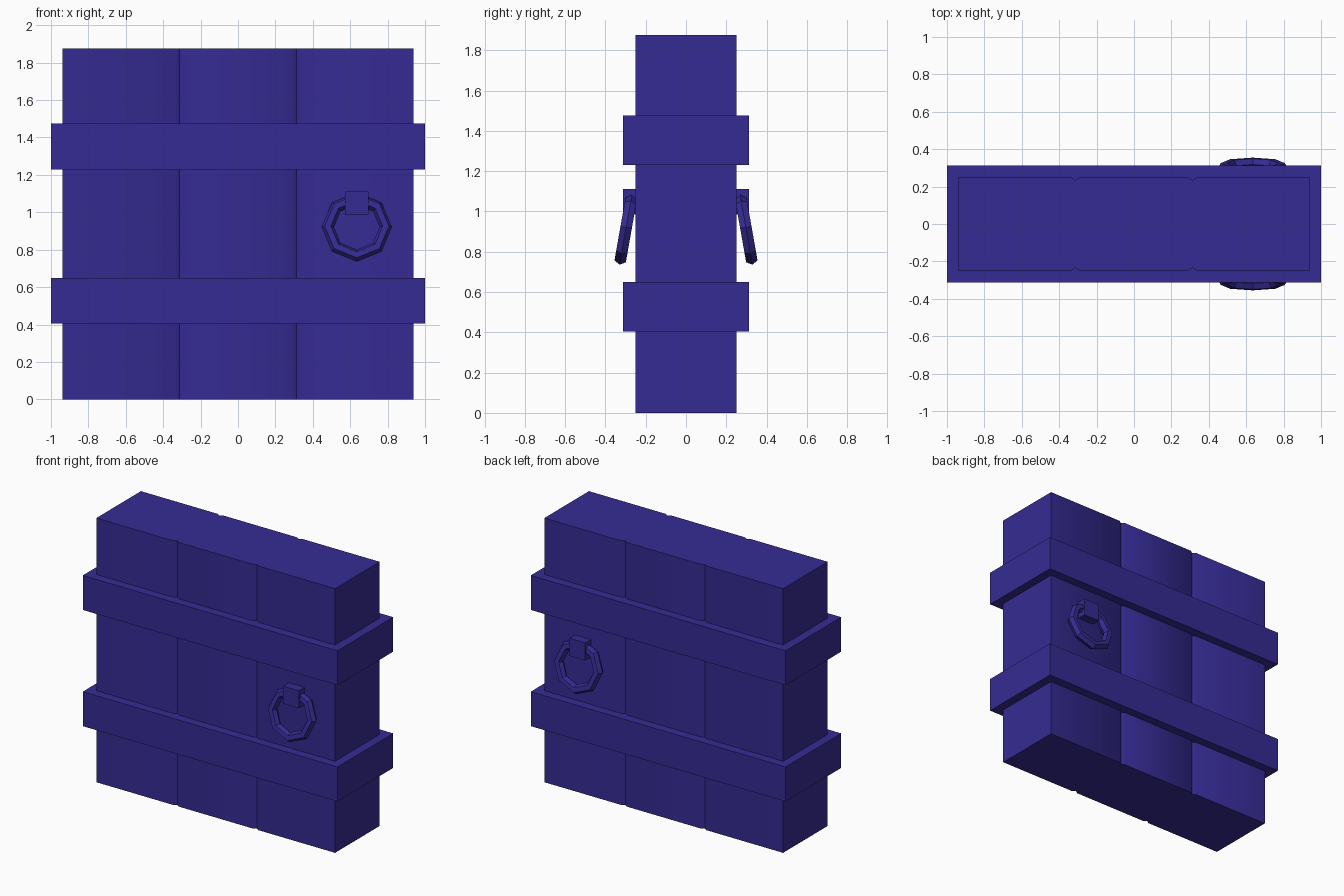
import bpy
import bmesh
from math import radians, cos, sin, pi
from mathutils import Matrix, Vector

if "Cube" in bpy.data.objects:
    bpy.data.objects.remove(bpy.data.objects["Cube"])

# Single indigo paint
paint = bpy.data.materials.new("indigo_paint")
paint.use_nodes = True
COLOUR = (0.036, 0.024, 0.29, 1)
paint.diffuse_color = COLOUR
bsdf = next(n for n in paint.node_tree.nodes if n.type == 'BSDF_PRINCIPLED')
bsdf.inputs["Base Color"].default_value = COLOUR


def finish(name, bm):
    bmesh.ops.recalc_face_normals(bm, faces=bm.faces)
    mesh = bpy.data.meshes.new(name)
    bm.to_mesh(mesh)
    bm.free()
    mesh.materials.append(paint)
    obj = bpy.data.objects.new(name, mesh)
    bpy.context.collection.objects.link(obj)
    return obj


def box(name, low, high):
    low, high = Vector(low), Vector(high)
    bm = bmesh.new()
    matrix = Matrix.Translation((low + high) / 2) @ Matrix.Diagonal((*(high - low), 1))
    bmesh.ops.create_cube(bm, size=1, matrix=matrix)
    return finish(name, bm)


# Door slab: three planks separated by V grooves, extruded upwards
HALF_W, HALF_D, HEIGHT = 0.9375, 0.25, 1.875
GROOVE_X, GROOVE_W, GROOVE_D = 0.3125, 0.023, 0.016
front = [(-HALF_W, -HALF_D)]
for x in (-GROOVE_X, GROOVE_X):
    front += [(x - GROOVE_W, -HALF_D), (x, -HALF_D + GROOVE_D), (x + GROOVE_W, -HALF_D)]
front.append((HALF_W, -HALF_D))
outline = front + [(-x, -y) for x, y in front]

bm = bmesh.new()
base = bm.faces.new([bm.verts.new((x, y, 0)) for x, y in outline])
top = bmesh.ops.extrude_face_region(bm, geom=[base], use_keep_orig=True)["geom"]
bmesh.ops.translate(bm, vec=(0, 0, HEIGHT),
                    verts=[v for v in top if isinstance(v, bmesh.types.BMVert)])
slab = finish("door_planks", bm)
bpy.ops.object.select_all(action='DESELECT')
slab.select_set(True)
bpy.context.view_layer.objects.active = slab
bpy.ops.object.shade_smooth_by_angle(angle=radians(45))

# Horizontal bands wrapping the slab
for name, low, high in (("lower_band", 0.405, 0.65), ("upper_band", 1.23, 1.475)):
    box(name, (-1, -0.3125, low), (1, 0.3125, high))


def ring(name, centre, tilt, major=0.155, minor=0.033, sides=8, section=6):
    bm = bmesh.new()
    loops = []
    for i in range(sides):
        a = 2 * pi * i / sides
        loop = []
        for j in range(section):
            b = 2 * pi * j / section
            r = major + minor * cos(b)
            loop.append(bm.verts.new((r * cos(a), minor * sin(b), r * sin(a))))
        loops.append(loop)
    for i in range(sides):
        p, q = loops[i], loops[(i + 1) % sides]
        for j in range(section):
            k = (j + 1) % section
            bm.faces.new((p[j], p[k], q[k], q[j]))
    bm.transform(Matrix.Translation(centre) @ Matrix.Rotation(tilt, 4, 'X'))
    return finish(name, bm)


# Ring pull and its bracket on both faces
HANDLE_X = 0.635
for label, side in (("front", -1), ("back", 1)):
    ring(label + "_ring_pull", (HANDLE_X, side * 0.297, 0.921), side * radians(10))
    y_near, y_far = sorted((side * 0.24, side * 0.3125))
    box(label + "_ring_bracket", (HANDLE_X - 0.0625, y_near, 0.985),
        (HANDLE_X + 0.0625, y_far, 1.11))
